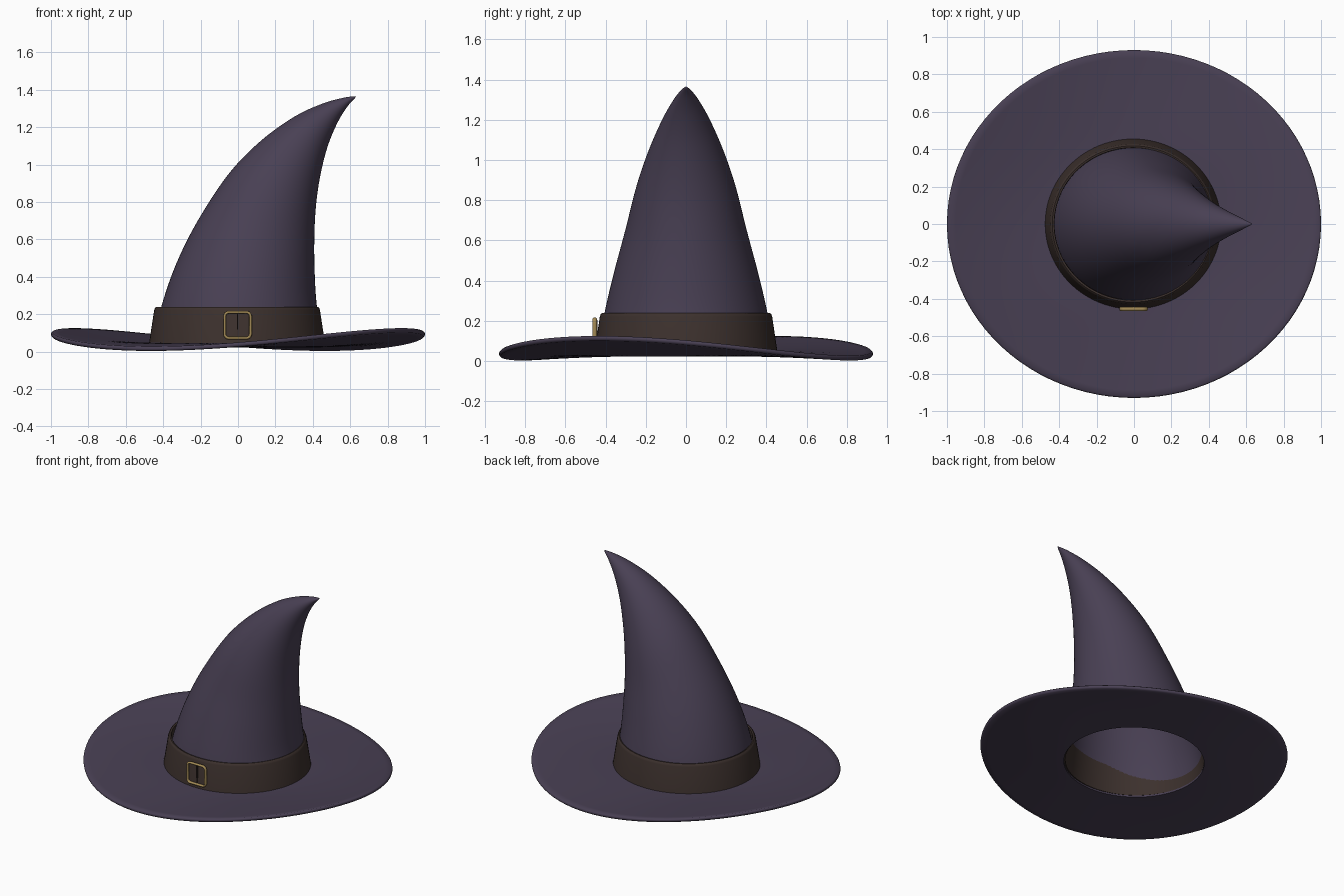
import bpy, bmesh
from math import sin, cos, pi, radians

if "Cube" in bpy.data.objects:
    bpy.data.objects.remove(bpy.data.objects["Cube"])

N = 96


def material(name, rgb):
    m = bpy.data.materials.new(name)
    m.diffuse_color = (*rgb, 1)
    m.use_nodes = True
    m.node_tree.nodes["Principled BSDF"].inputs["Base Color"].default_value = m.diffuse_color
    return m


cloth = material("purple_cloth", (0.066, 0.051, 0.088))
leather = material("brown_leather", (0.045, 0.030, 0.026))
brass = material("brass", (0.36, 0.25, 0.09))


def loft(name, rings, mat, wrap=False, tip=None, angle=40):
    """Skin a list of vertex rings; optionally join last to first or close to a tip."""
    bm = bmesh.new()
    vs = [[bm.verts.new(p) for p in r] for r in rings]
    pairs = list(zip(vs, vs[1:])) + ([(vs[-1], vs[0])] if wrap else [])
    for a, b in pairs:
        n = len(a)
        for i in range(n):
            j = (i + 1) % n
            bm.faces.new((a[i], a[j], b[j], b[i]))
    if tip:
        t = bm.verts.new(tip)
        for i in range(len(vs[-1])):
            bm.faces.new((vs[-1][i], vs[-1][(i + 1) % len(vs[-1])], t))
    bmesh.ops.recalc_face_normals(bm, faces=bm.faces)
    me = bpy.data.meshes.new(name)
    bm.to_mesh(me)
    bm.free()
    ob = bpy.data.objects.new(name, me)
    bpy.context.collection.objects.link(ob)
    me.materials.append(mat)
    bpy.ops.object.select_all(action='DESELECT')
    ob.select_set(True)
    bpy.context.view_layer.objects.active = ob
    bpy.ops.object.shade_smooth_by_angle(angle=radians(angle))
    return ob


def spline(keys, steps):
    """Catmull-Rom through tuples of any length."""
    out = []
    for i in range(len(keys) - 1):
        p = [keys[max(0, min(len(keys) - 1, i + k))] for k in (-1, 0, 1, 2)]
        for s in range(steps):
            t = s / steps
            out.append([0.5 * (2 * b + (c - a) * t + (2 * a - 5 * b + 4 * c - d) * t * t
                               + (3 * b - a - 3 * c + d) * t ** 3) for a, b, c, d in zip(*p)])
    return out


angles = [2 * pi * i / N for i in range(N)]


# Brim: oval sheet whose edge rises and dips twice around
def brim_ring(t, dz):
    ring = []
    for a in angles:
        edge = 0.065 + 0.05 * cos(2 * a + radians(56))
        z = 0.035 + (edge - 0.035) * t ** 1.5
        ring.append(((0.45 + 0.55 * t) * cos(a), (0.435 + 0.495 * t) * sin(a), z + dz))
    return ring


ts = [i / 12 for i in range(12)] + [0.985]
H = 0.012
loft("brim", [brim_ring(t, H) for t in ts] + [brim_ring(0.997, 0.006), brim_ring(1, 0), brim_ring(0.997, -0.006)]
     + [brim_ring(t, -H) for t in reversed(ts)], cloth, wrap=True, angle=60)

# Crown: tilted oval sections (left x, left z, right x, right z, half depth)
keys = [(-0.455, 0.03, 0.455, 0.03, 0.44), (-0.41, 0.24, 0.422, 0.24, 0.405),
        (-0.33, 0.47, 0.41, 0.42, 0.357), (-0.215, 0.70, 0.408, 0.60, 0.302),
        (-0.05, 0.95, 0.416, 0.77, 0.248), (0.12, 1.125, 0.438, 0.93, 0.190),
        (0.30, 1.255, 0.477, 1.09, 0.126), (0.45, 1.325, 0.53, 1.22, 0.072),
        (0.56, 1.356, 0.585, 1.31, 0.032), (0.628, 1.366, 0.63, 1.36, 0.004)]
rings = []
for lx, lz, rx, rz, w in spline(keys, 5):
    cx, cz, hx, hz = (lx + rx) / 2, (lz + rz) / 2, (rx - lx) / 2, (rz - lz) / 2
    rings.append([(cx + hx * cos(a), w * sin(a), cz + hz * cos(a)) for a in angles])
loft("crown", rings, cloth, tip=(0.632, 0, 1.365), angle=80)

# Leather band around the foot of the crown
profile = [(0.445, 0.035), (0.472, 0.035), (0.443, 0.222), (0.439, 0.233), (0.432, 0.239), (0.422, 0.237), (0.42, 0.22)]
loft("hat_band", [[(r * cos(a) - 0.005, r * 0.967 * sin(a), z) for a in angles] for r, z in profile],
     leather, wrap=True, angle=50)


# Buckle: rounded square frame swept with a small round section
def rounded_square(half, rad, y, cz):
    pts = []
    for q in range(4):
        for k in range(7):
            a = q * pi / 2 + k * pi / 12
            sx = 1 if q in (0, 3) else -1
            sz = 1 if q < 2 else -1
            pts.append((sx * (half - rad) + rad * cos(a), y, cz + sz * (half - rad) + rad * sin(a)))
    return pts


frame = []
for k in range(10):
    a = 2 * pi * k / 10
    d = 0.0075 * cos(a)
    frame.append(rounded_square(0.069 + d, 0.022 + d, -0.454 + 0.011 * sin(a), 0.141))
buckle = loft("buckle", frame, brass, wrap=True, angle=60)
buckle.location.x = -0.002

# Buckle prong
bpy.ops.mesh.primitive_cube_add(size=1, location=(-0.003, -0.446, 0.141))
prong = bpy.context.object
prong.name = "buckle_prong"
prong.scale = (0.007, 0.012, 0.125)
prong.data.materials.append(leather)
